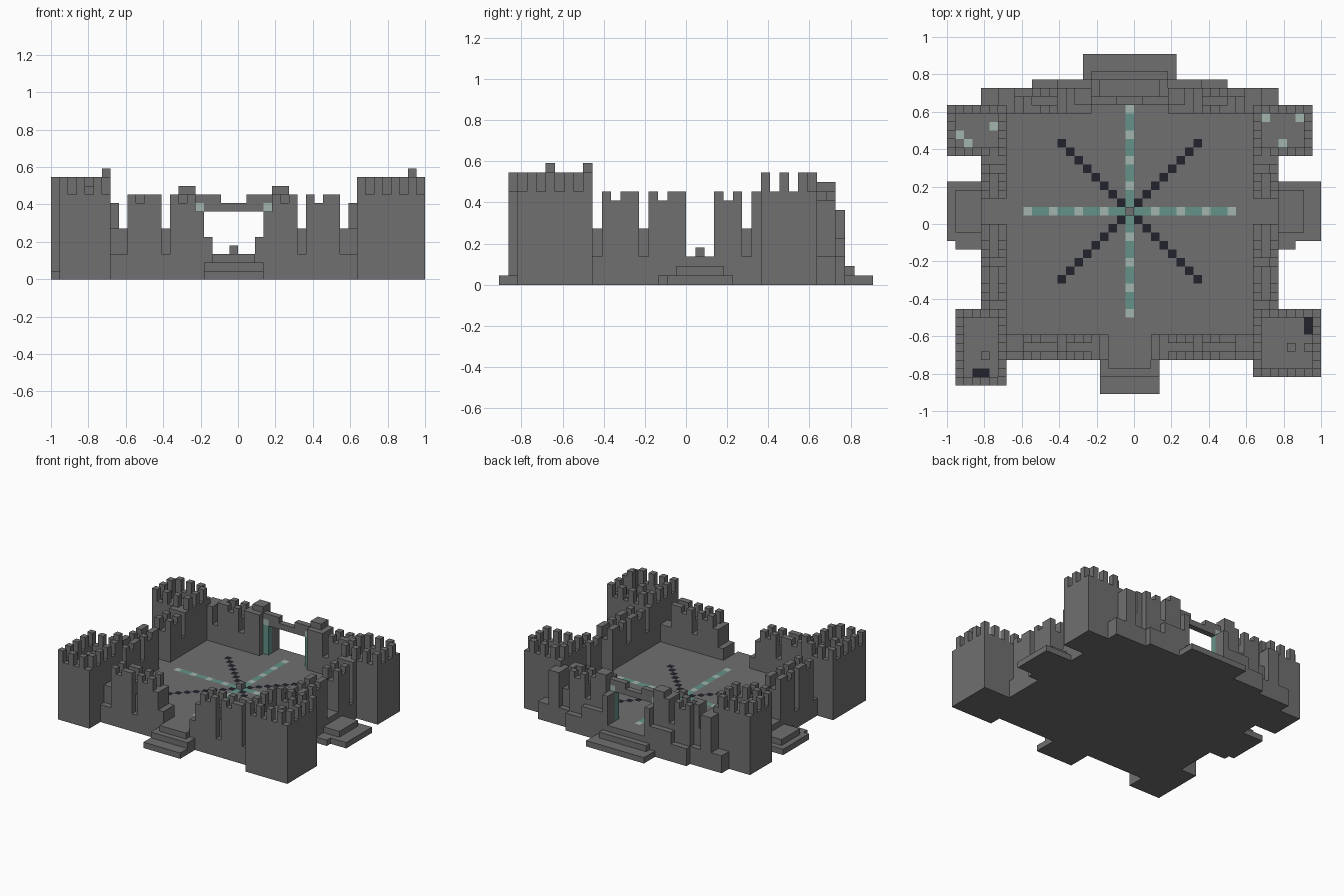
import bpy, bmesh

if "Cube" in bpy.data.objects:
    bpy.data.objects.remove(bpy.data.objects["Cube"], do_unlink=True)

U = 1 / 22                      # block size
MID_X, MID_Y = 22, 20           # block coordinates of the model centre
FLOOR = 3                       # courtyard height in blocks


def material(name, rgb):
    m = bpy.data.materials.new(name)
    m.use_nodes = True
    m.diffuse_color = (*rgb, 1)
    bsdf = m.node_tree.nodes["Principled BSDF"]
    bsdf.inputs["Base Color"].default_value = (*rgb, 1)
    bsdf.inputs["Roughness"].default_value = 0.9
    return m


MATS = [material("stone grey", (0.16, 0.16, 0.165)),
        material("dark teal", (0.125, 0.29, 0.25)),
        material("pale teal", (0.36, 0.46, 0.43)),
        material("near black", (0.016, 0.016, 0.025))]
STONE, TEAL, PALE, BLACK = range(4)

blocks = {}                     # (x, y, z) -> (part name, material index)


def fill(part, x, y, z, mat=STONE):
    """Fill a box of blocks, each axis given as (start, end)."""
    for i in range(*x):
        for j in range(*y):
            for k in range(*z):
                blocks[i, j, k] = (part, mat)


def both(part, x, y, z, mat=STONE):
    """Fill a box and its mirror image across the courtyard's middle."""
    fill(part, x, y, z, mat)
    fill(part, (43 - x[1], 43 - x[0]), y, z, mat)


def paint(i, j, k, mat):
    part = blocks[i, j, k][0]
    blocks[i, j, k] = (part, mat)


# Courtyard platform
fill("courtyard", (4, 39), (4, 36), (0, FLOOR))
fill("courtyard", (10, 33), (36, 37), (0, FLOOR))


# Corner towers: solid body, parapet ring and alternating merlons
def tower(part, x, y):
    fill(part, x, y, (0, 9))
    for i in range(*x):
        for j in range(*y):
            if i in (x[0], x[1] - 1) or j in (y[0], y[1] - 1):
                fill(part, (i, i + 1), (j, j + 1), (9, 12 if (i + j) % 2 == 0 else 10))


tower("front_right_tower", (1, 7), (1, 10))
tower("front_left_tower", (36, 44), (2, 10))
tower("back_right_tower", (0, 7), (28, 34))
tower("back_left_tower", (36, 43), (28, 34))
fill("front_right_tower", (6, 7), (9, 10), (9, 13))
fill("front_left_tower", (42, 43), (5, 6), (9, 13))
fill("front_right_tower", (4, 5), (4, 5), (9, 11))
fill("front_left_tower", (40, 41), (5, 6), (9, 11))
both("back_wall", (6, 8), (33, 36), (0, 9))

# Painted tower tops
for i, j in [(3, 2), (4, 2), (42, 7), (42, 8)]:
    paint(i, j, 8, BLACK)
for i, j in [(1, 30), (2, 29), (5, 31), (37, 32), (41, 32), (39, 29)]:
    paint(i, j, 8, PALE)


# Wall block: walkway with a crenellated parapet on each long side
def battlement(part, along, across, axis):
    def put(a, c, z):
        fill(part, *((a, c, z) if axis == "x" else (c, a, z)))
    put(along, across, (FLOOR, 8))
    for row in (across[0], across[1] - 1):
        for a in range(*along):
            top = 10 if (a - along[0]) % 2 == 0 or a == along[1] - 1 else 9
            put((a, a + 1), (row, row + 1), (8, top))


def mirrored(span):
    return 43 - span[1], 43 - span[0]


# Front wall with recessed low gaps and stepped gate sides
both("front_wall", (7, 18), (5, 7), (FLOOR, 6))
for span in [(9, 13), (14, 17)]:
    battlement("front_wall", span, (4, 7), "x")
    battlement("front_wall", mirrored(span), (4, 7), "x")
both("front_wall", (17, 18), (4, 7), (FLOOR, 8))
both("front_wall", (18, 19), (4, 7), (FLOOR, 5))

# Side walls, open in the middle
for part, across, inner in [("right_wall", (4, 7), (5, 7)), ("left_wall", (36, 39), (36, 38))]:
    fill(part, inner, (10, 20), (FLOOR, 6))
    fill(part, inner, (23, 28), (FLOOR, 6))
    for span in [(11, 15), (16, 20), (23, 26)]:
        battlement(part, span, across, "y")
    fill(part, across, (27, 28), (FLOOR, 10))

# Back wall, stepping outwards towards the portal
both("back_wall", (8, 10), (33, 35), (0, 6))
both("back_wall", (10, 14), (33, 36), (0, 6))
for span, across in [((9, 10), (33, 35)), ((10, 13), (33, 36))]:
    battlement("back_wall", span, across, "x")
    battlement("back_wall", mirrored(span), across, "x")

# Portal: stone posts, teal pillars and a notched lintel
both("portal_posts", (13, 17), (34, 37), (0, 5))
both("portal_posts", (14, 17), (33, 36), (FLOOR, 10))
both("portal_posts", (15, 17), (34, 36), (10, 11))
both("portal_posts", (17, 18), (35, 37), (FLOOR, 8))
fill("portal_lintel", (18, 25), (34, 35), (8, 9))
both("portal_lintel", (17, 20), (34, 35), (9, 10))
both("portal_pillars", (17, 18), (34, 35), (FLOOR, 8), TEAL)
both("portal_pillars", (17, 18), (34, 35), (8, 9), PALE)

# Stairs
fill("front_stairs", (18, 25), (0, 4), (0, 1))
fill("front_stairs", (18, 25), (2, 4), (1, 2))
fill("front_stairs", (19, 24), (3, 4), (2, 3))
fill("back_stairs", (16, 27), (37, 40), (0, 1))
fill("back_stairs", (17, 26), (37, 38), (1, 2))
fill("back_stairs", (13, 30), (36, 37), (0, 3))
fill("left_stairs", (39, 44), (18, 25), (0, 1))
fill("left_stairs", (39, 41), (17, 25), (0, 1))
fill("left_stairs", (39, 42), (19, 24), (1, 2))
fill("right_stairs", (0, 4), (18, 25), (0, 1))
fill("right_stairs", (1, 4), (17, 25), (0, 1))
fill("right_stairs", (1, 4), (19, 24), (1, 2))

# Floor inlay: teal cross, black diagonals and a centre stone
for n in range(25):
    colour = PALE if n % 3 == 0 else TEAL
    paint(9 + n, 21, FLOOR - 1, colour)
    paint(21, 9 + n, FLOOR - 1, colour)
for n in range(1, 9):
    for sx in (-1, 1):
        for sy in (-1, 1):
            paint(21 + sx * n, 21 + sy * n, FLOOR - 1, BLACK)
fill("centre_stone", (21, 22), (21, 22), (FLOOR, FLOOR + 1))


# Turn each part into a mesh of its exposed block faces
def build(part):
    bm = bmesh.new()
    verts = {}
    for cell, (owner, mat) in blocks.items():
        if owner != part:
            continue
        for axis in range(3):
            for side in (0, 1):
                beside = list(cell)
                beside[axis] += 2 * side - 1
                if tuple(beside) in blocks:
                    continue
                ring = []
                for a, b in [(0, 0), (1, 0), (1, 1), (0, 1)]:
                    p = list(cell)
                    p[axis] += side
                    p[(axis + 1) % 3] += a
                    p[(axis + 2) % 3] += b
                    p = tuple(p)
                    if p not in verts:
                        verts[p] = bm.verts.new(((p[0] - MID_X) * U, (p[1] - MID_Y) * U, p[2] * U))
                    ring.append(verts[p])
                face = bm.faces.new(ring if side else ring[::-1])
                under = mat in (PALE, BLACK, TEAL) and part != "portal_pillars" and (axis, side) != (2, 1)
                face.material_index = STONE if under else mat
    mesh = bpy.data.meshes.new(part)
    bm.to_mesh(mesh)
    bm.free()
    for m in MATS:
        mesh.materials.append(m)
    bpy.context.collection.objects.link(bpy.data.objects.new(part, mesh))


for name in sorted({owner for owner, _ in blocks.values()}):
    build(name)
